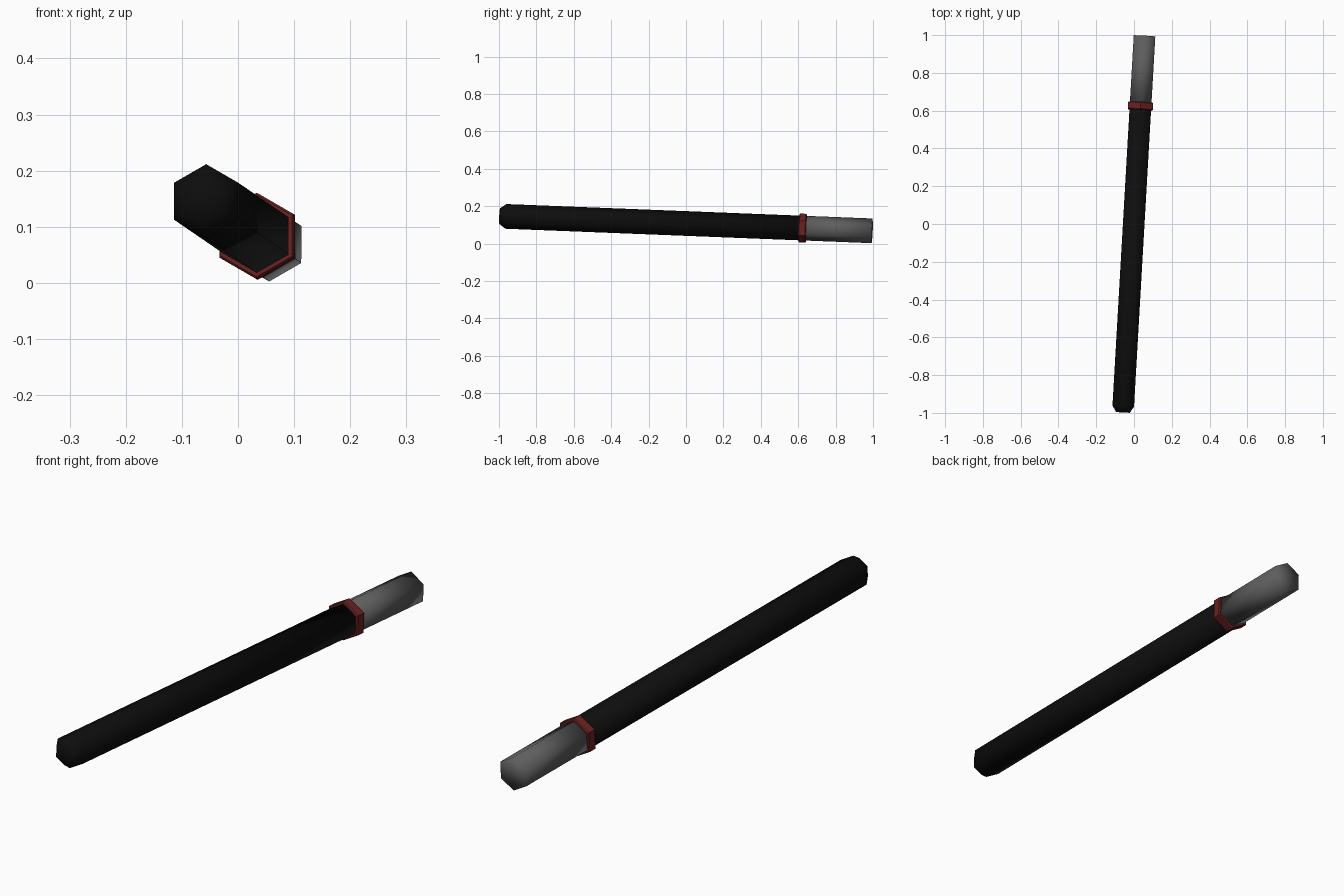
import bpy, bmesh, math
from mathutils import Matrix, Vector

if "Cube" in bpy.data.objects:
    bpy.data.objects.remove(bpy.data.objects["Cube"])

R = 0.066                                  # corner radius of the hexagonal barrel
AXIS = Vector((0.0575, 1.0, -0.0394))      # direction the pen points
TILT = (Matrix.Translation((-0.0015, 0, 0.1077))
        @ Matrix.Rotation(-math.atan2(AXIS.x, AXIS.y), 4, 'Z')
        @ Matrix.Rotation(math.atan2(AXIS.z, math.hypot(AXIS.x, AXIS.y)), 4, 'X'))


def material(name, color):
    m = bpy.data.materials.new(name)
    m.diffuse_color = (*color, 1)
    m.use_nodes = True
    m.node_tree.nodes["Principled BSDF"].inputs["Base Color"].default_value = m.diffuse_color
    return m


def hex_part(name, profile, mat, smooth):
    """Sweep a hexagon through (distance, radius) stations, closing each end with a fan."""
    bm = bmesh.new()
    rings = []
    for d, r in profile:
        rings.append([bm.verts.new((r * math.sin(k * math.pi / 3), d, r * math.cos(k * math.pi / 3)))
                      for k in range(6)])
    for a, b in zip(rings, rings[1:]):
        for k in range(6):
            n = (k + 1) % 6
            bm.faces.new((a[k], a[n], b[n], b[k]))
    for ring, d in ((rings[0], profile[0][0]), (rings[-1], profile[-1][0])):
        tip = bm.verts.new((0, d, 0))
        for k in range(6):
            bm.faces.new((ring[k], ring[(k + 1) % 6], tip))
    bmesh.ops.recalc_face_normals(bm, faces=bm.faces)
    for f in bm.faces:
        f.smooth = smooth
    bm.transform(TILT)
    me = bpy.data.meshes.new(name)
    bm.to_mesh(me)
    bm.free()
    me.materials.append(mat)
    ob = bpy.data.objects.new(name, me)
    bpy.context.collection.objects.link(ob)
    return ob


black = material("black", (0.004, 0.004, 0.004))
grey = material("grey", (0.11, 0.11, 0.11))
red = material("dark red", (0.15, 0.016, 0.016))

# Long barrel with a chamfered front end
hex_part("barrel", [(-0.999, 0.042), (-0.965, R), (0.625, R)], black, True)
# Collar between barrel and end piece
hex_part("collar", [(0.606, 0.073), (0.610, 0.077), (0.642, 0.077), (0.646, 0.073)], red, False)
# Plain end piece
hex_part("end_piece", [(0.625, R), (0.9975, R)], grey, True)
